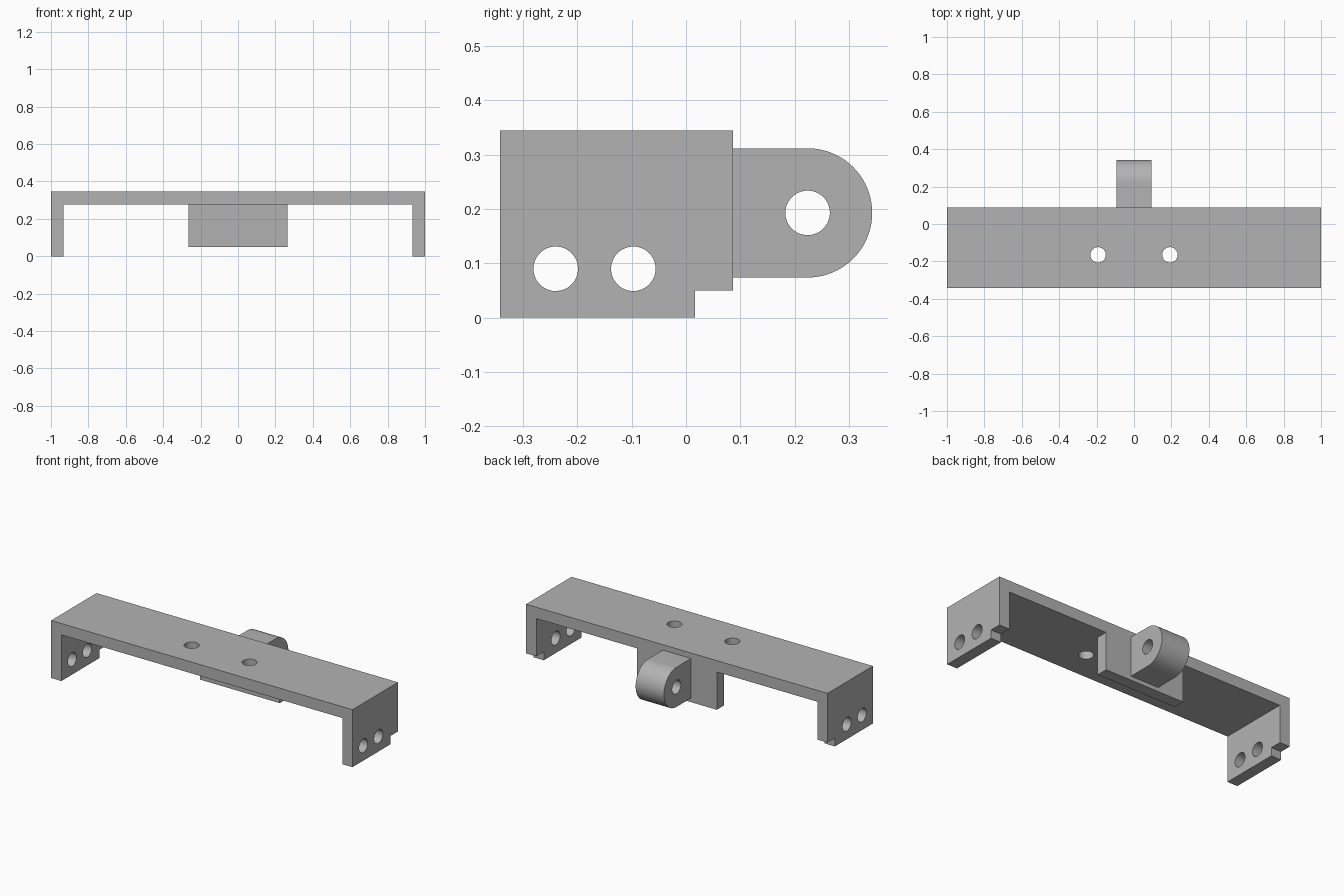
import bpy
import bmesh
from math import sin, cos, pi
from mathutils import Vector

cube = bpy.data.objects.get("Cube")
if cube:
    bpy.data.objects.remove(cube)

grey = bpy.data.materials.new("plain grey")
grey.use_nodes = True
colour = (0.45, 0.45, 0.45, 1)
grey.diffuse_color = colour
grey.node_tree.nodes["Principled BSDF"].inputs["Base Color"].default_value = colour

# Overall dimensions
HALF, WALL, HEIGHT = 1.0, 0.068, 0.345
FRONT, BACK, STEP = -0.343, 0.087, 0.05
HOLE = 0.041


def prism(name, points, offset):
    """Extrude a closed outline of 3D points by an offset."""
    bm = bmesh.new()
    face = bm.faces.new([bm.verts.new(p) for p in points])
    new = bmesh.ops.extrude_face_region(bm, geom=[face])["geom"]
    bmesh.ops.translate(bm, vec=Vector(offset),
                        verts=[v for v in new if isinstance(v, bmesh.types.BMVert)])
    bmesh.ops.recalc_face_normals(bm, faces=bm.faces)
    mesh = bpy.data.meshes.new(name)
    bm.to_mesh(mesh)
    bm.free()
    mesh.materials.append(grey)
    obj = bpy.data.objects.new(name, mesh)
    bpy.context.collection.objects.link(obj)
    return obj


def box(name, x0, x1, y0, y1, z0, z1):
    return prism(name, [(x0, y0, z0), (x1, y0, z0), (x1, y1, z0), (x0, y1, z0)],
                 (0, 0, z1 - z0))


def arc(radius, start, end, count):
    return [(radius * cos(start + (end - start) * i / count),
             radius * sin(start + (end - start) * i / count)) for i in range(count + 1)]


def rod_x(y, z, radius=HOLE):
    ring = arc(radius, 0, 2 * pi, 48)[:-1]
    return prism("hole_cutter", [(-1.2, y + a, z + b) for a, b in ring], (2.4, 0, 0))


def rod_z(x, y, radius=HOLE):
    ring = arc(radius, 0, 2 * pi, 48)[:-1]
    return prism("hole_cutter", [(x + a, y + b, 0.2) for a, b in ring], (0, 0, 0.3))


def cut(obj, cutters):
    """Subtract the cutters, apply the result and discard them."""
    bpy.context.view_layer.objects.active = obj
    for cutter in cutters:
        cutter.hide_render = True
        mod = obj.modifiers.new("cut", "BOOLEAN")
        mod.operation, mod.solver, mod.object = "DIFFERENCE", "EXACT", cutter
        bpy.ops.object.modifier_apply(modifier=mod.name)
        bpy.data.objects.remove(cutter)


# Channel: top plate with a leg at each end
half = [(HALF, HEIGHT), (HALF, 0), (HALF - WALL, 0), (HALF - WALL, HEIGHT - WALL)]
outline = half + [(-x, z) for x, z in reversed(half)]
channel = prism("channel", [(x, FRONT, z) for x, z in outline], (0, BACK - FRONT, 0))

# Leg holes, top holes and the notch at the lower back of both legs
cut(channel, [rod_x(-0.24, 0.09), rod_x(-0.097, 0.09),
              rod_z(-0.192, -0.165), rod_z(0.192, -0.165),
              box("notch_cutter", -1.2, 1.2, BACK - 0.07, BACK + 0.1, -0.1, STEP)])

# Plate hanging from the middle of the back edge
back_plate = box("back_plate", -0.265, 0.265, BACK - 0.07, BACK, STEP, HEIGHT - WALL)

# Rounded pivot lug with a cross hole
LUG_Y, LUG_Z, LUG_R = 0.224, 0.193, 0.119
side = [(LUG_Y + a, LUG_Z + b) for a, b in arc(LUG_R, -pi / 2, pi / 2, 40)]
side += [(BACK, LUG_Z + LUG_R), (BACK, LUG_Z - LUG_R)]
pivot_lug = prism("pivot_lug", [(-0.094, y, z) for y, z in side], (0.188, 0, 0))
cut(pivot_lug, [rod_x(LUG_Y, LUG_Z)])

# Smooth curved walls, keep hard edges
bpy.ops.object.select_all(action="DESELECT")
for part in (channel, pivot_lug):
    part.select_set(True)
    bpy.context.view_layer.objects.active = part
bpy.ops.object.shade_smooth_by_angle()
